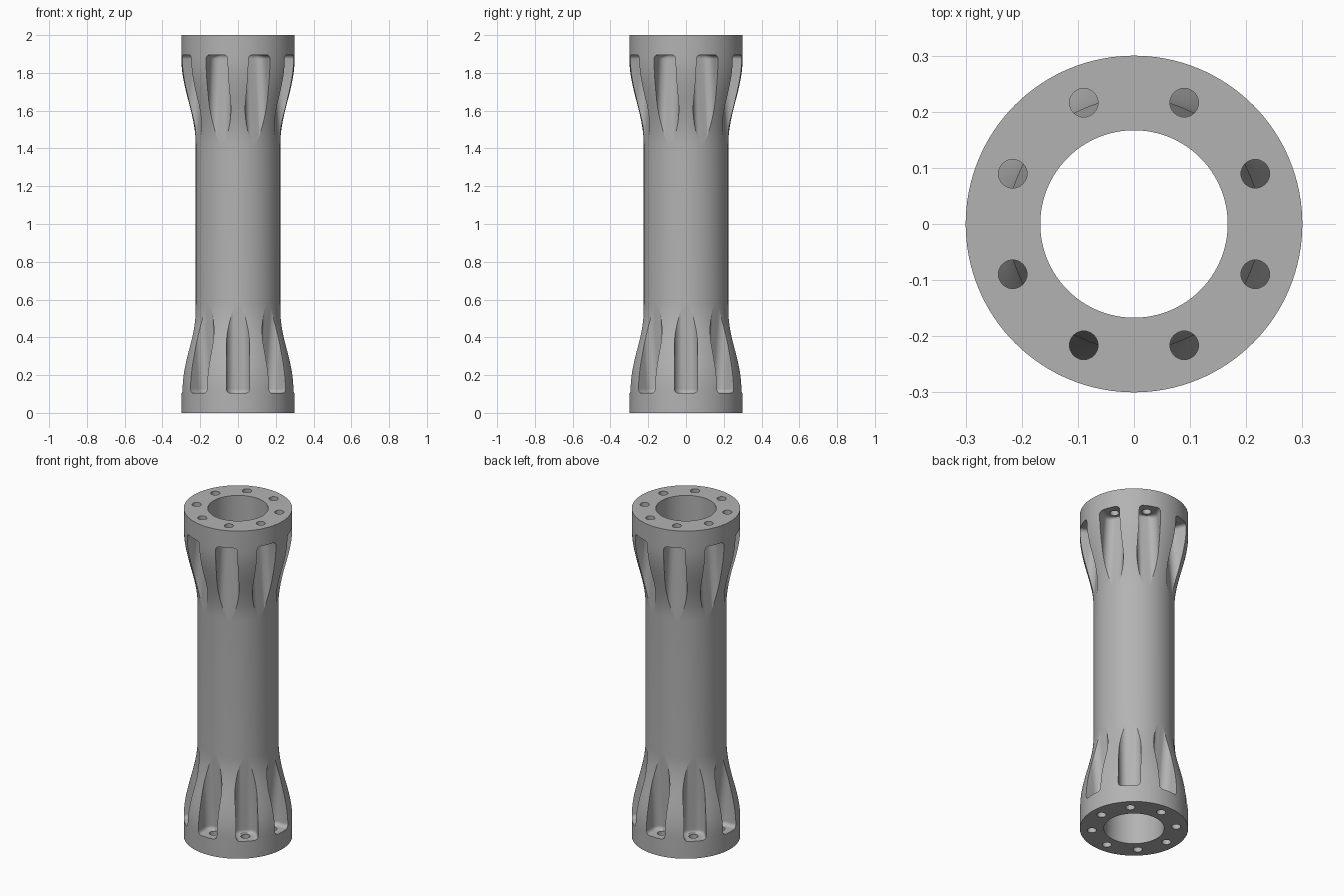
import bpy, bmesh, math
from mathutils import Matrix, Vector

if "Cube" in bpy.data.objects:
    bpy.data.objects.remove(bpy.data.objects["Cube"], do_unlink=True)

BORE, WAIST, RIM = 0.167, 0.224, 0.30
FLARE_START, FLARE_END = 0.42, 0.88   # heights measured from the middle
SLOT_END = 0.895

grey = bpy.data.materials.new("plain grey")
grey.use_nodes = True
grey.diffuse_color = (0.45, 0.45, 0.45, 1)
grey.node_tree.nodes["Principled BSDF"].inputs["Base Color"].default_value = (0.45, 0.45, 0.45, 1)


def make_object(name, bm):
    bmesh.ops.recalc_face_normals(bm, faces=bm.faces)
    mesh = bpy.data.meshes.new(name)
    bm.to_mesh(mesh)
    bm.free()
    mesh.materials.append(grey)
    obj = bpy.data.objects.new(name, mesh)
    bpy.context.collection.objects.link(obj)
    return obj


def lathe(name, profile, steps=128):
    bm = bmesh.new()
    verts = [bm.verts.new((r, 0, z)) for r, z in profile]
    edges = [bm.edges.new((a, b)) for a, b in zip(verts, verts[1:] + verts[:1])]
    bmesh.ops.spin(bm, geom=verts + edges, axis=(0, 0, 1), cent=(0, 0, 0),
                   angle=math.tau, steps=steps, use_merge=True)
    bmesh.ops.remove_doubles(bm, verts=bm.verts, dist=1e-5)
    return make_object(name, bm)


def flare(steps=18):
    """Smooth S-curve from the waist out to the rim."""
    for i in range(steps + 1):
        t = i / steps
        yield (WAIST + (RIM - WAIST) * (1 - math.cos(math.pi * t)) / 2,
               FLARE_START + (FLARE_END - FLARE_START) * t)


def add_slot(bm, matrix):
    """Round-floored groove that runs out along the waist, along +x."""
    half, fillet, depth = 0.062, 0.046, 0.2
    section = [(depth, half)]
    for i in range(13):
        a = math.pi / 2 * i / 12
        section.append((fillet * (1 - math.sin(a)), half - fillet * (1 - math.cos(a))))
    section += [(x, -y) for x, y in reversed(section)]
    floor_low, floor_high = WAIST + 0.002, 0.187
    rings = []
    # The upper end closes in with a small rounded corner
    levels = [(FLARE_START - 0.01, 0)]
    corner = 0.022
    for i in range(6):
        a = math.pi / 2 * i / 5
        levels.append((SLOT_END - corner * (1 - math.sin(a)), corner * (1 - math.cos(a))))
    for z, inset in levels:
        t = (z - FLARE_START) / (SLOT_END - FLARE_START)
        floor = floor_low + (floor_high - floor_low) * t + inset * 0.5
        scale = (half - inset) / half
        rings.append([bm.verts.new(matrix @ Vector((floor + x, y * scale, z))) for x, y in section])
    for low, high in zip(rings, rings[1:]):
        for i in range(len(low)):
            j = (i + 1) % len(low)
            bm.faces.new((low[i], low[j], high[j], high[i]))
    bm.faces.new(rings[0])
    bm.faces.new(rings[-1])


def add_hole(bm, matrix):
    place = matrix @ Matrix.Translation((0.234, 0, 0.945))
    bmesh.ops.create_cone(bm, cap_ends=True, segments=32, radius1=0.0255,
                          radius2=0.0255, depth=0.16, matrix=place)


def cut(target, name, add):
    """Repeat a cutter eight times per end, the lower end turned half a step."""
    bm = bmesh.new()
    for end in (1, -1):
        for k in range(8):
            angle = math.tau / 8 * (k + (0.5 if end > 0 else 0))
            add(bm, Matrix.Rotation(angle, 4, 'Z') @ Matrix.Diagonal((1, 1, end, 1)))
    cutter = make_object(name, bm)
    mod = target.modifiers.new(name, 'BOOLEAN')
    mod.operation = 'DIFFERENCE'
    mod.solver = 'EXACT'
    mod.object = cutter
    bpy.ops.object.select_all(action='DESELECT')
    bpy.context.view_layer.objects.active = target
    target.select_set(True)
    bpy.ops.object.modifier_apply(modifier=name)
    bpy.data.objects.remove(cutter, do_unlink=True)


# Hollow flared column
upper = list(flare()) + [(RIM, 1.0)]
outer = [(r, -z) for r, z in reversed(upper)] + upper
column = lathe("flared_column", [(BORE, -1.0)] + outer + [(BORE, 1.0)])

# Grooves around both flares, then bolt holes through the flanges
cut(column, "slot_cutter", add_slot)
cut(column, "hole_cutter", add_hole)

# Stand it on the ground with crisp edges
column.data.transform(Matrix.Translation((0, 0, 1)))
bpy.ops.object.shade_smooth_by_angle(angle=math.radians(25))
